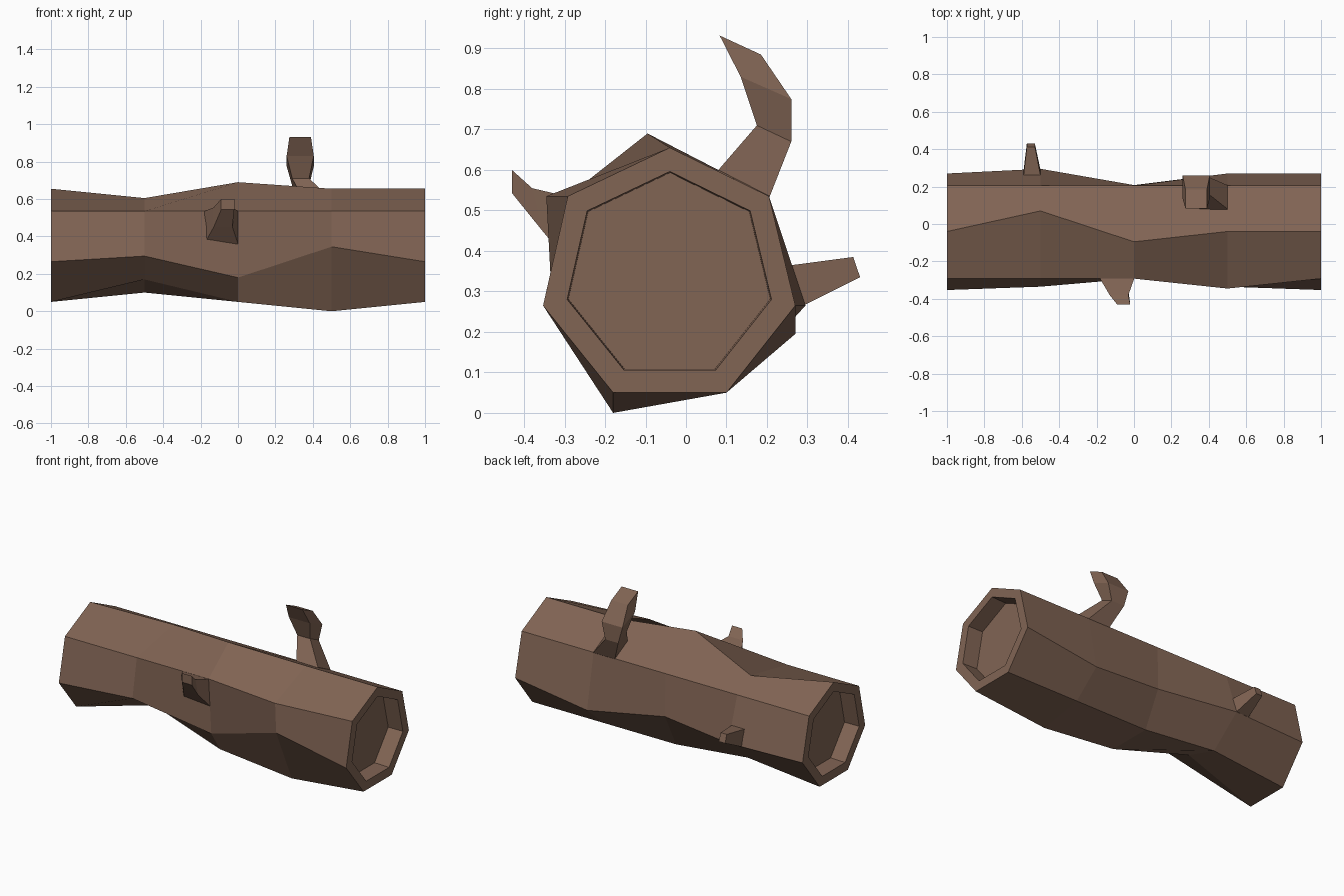
import bpy, bmesh

bark = bpy.data.materials.new("bark")
bark.diffuse_color = (0.22, 0.128, 0.088, 1)


def loft(name, rings):
    """Bridge successive rings of points and cap both ends, flat shaded."""
    bm = bmesh.new()
    loops = [[bm.verts.new(p) for p in ring] for ring in rings]
    for a, b in zip(loops, loops[1:]):
        n = len(a)
        for i in range(n):
            j = (i + 1) % n
            bm.faces.new((a[i], a[j], b[j], b[i]))
    bm.faces.new(loops[0])
    bm.faces.new(loops[-1])
    bmesh.ops.recalc_face_normals(bm, faces=bm.faces)
    me = bpy.data.meshes.new(name)
    bm.to_mesh(me)
    bm.free()
    me.materials.append(bark)
    ob = bpy.data.objects.new(name, me)
    bpy.context.collection.objects.link(ob)
    return ob


# Seven-sided section (y, z): top, then round by the back, bottom and front
base = [(-0.04, 0.655), (0.205, 0.535), (0.27, 0.265), (0.10, 0.05),
        (-0.18, 0.05), (-0.353, 0.265), (-0.292, 0.535)]
# Dents and bumps of the inner rings: x -> {corner: (y, z)}
dents = {
    -0.5: {0: (0.07, 0.605), 2: (0.295, 0.265), 3: (0.10, 0.10),
           4: (-0.12, 0.17), 5: (-0.335, 0.295)},
    0.0: {0: (-0.095, 0.69), 2: (0.208, 0.265), 5: (-0.265, 0.18)},
    0.5: {2: (0.27, 0.195), 4: (-0.18, 0.0), 5: (-0.335, 0.345),
          6: (-0.345, 0.535)},
}


def section(x, s=1.0):
    pts = [dents.get(x, {}).get(i, p) for i, p in enumerate(base)]
    return [(x, -0.04 + (y + 0.04) * s, 0.345 + (z - 0.345) * s) for y, z in pts]


# Log with a recessed hollow at each end
loft("log", [section(-0.9, 0.80), section(-1, 0.81)]
     + [section(x) for x in (-1, -0.5, 0.0, 0.5, 1)]
     + [section(1, 0.81), section(0.9, 0.80)])


def stub(name, sections):
    """Four-sided twig: each section is x range plus two (y, z) edge points."""
    loft(name, [[(x0, *a), (x1, *a), (x1, *b), (x0, *b)]
                for x0, x1, a, b in sections])


# Tall bent branch on top
stub("top_branch", [
    (0.36, 0.49, (0.06, 0.57), (0.19, 0.51)),
    (0.35, 0.50, (0.08, 0.60), (0.207, 0.535)),
    (0.29, 0.38, (0.175, 0.71), (0.26, 0.67)),
    (0.26, 0.405, (0.135, 0.83), (0.26, 0.775)),
    (0.275, 0.39, (0.083, 0.932), (0.185, 0.885)),
])
# Short upturned stub on the front
stub("front_stub", [
    (-0.18, 0.0, (-0.25, 0.53), (-0.24, 0.36)),
    (-0.18, 0.0, (-0.295, 0.535), (-0.28, 0.36)),
    (-0.13, -0.03, (-0.38, 0.555), (-0.355, 0.45)),
    (-0.09, -0.02, (-0.43, 0.60), (-0.43, 0.543)),
])
# Tapered twig on the back
stub("back_twig", [
    (-0.585, -0.505, (0.23, 0.36), (0.25, 0.26)),
    (-0.59, -0.50, (0.262, 0.365), (0.29, 0.265)),
    (-0.573, -0.53, (0.413, 0.385), (0.43, 0.335)),
])
